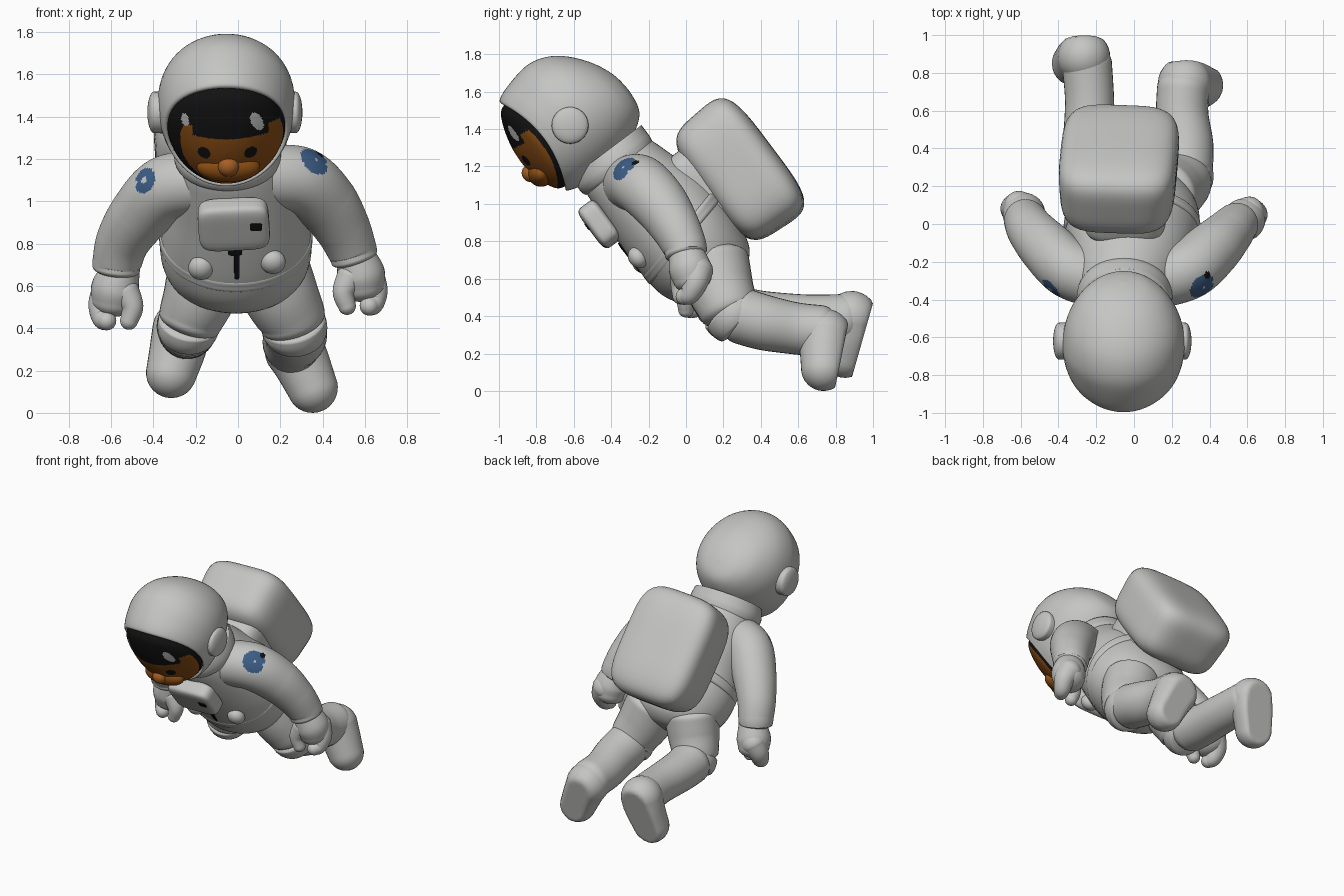
import bpy, bmesh, math
from mathutils import Vector, Matrix

if "Cube" in bpy.data.objects:
    bpy.data.objects.remove(bpy.data.objects["Cube"])

TILT = Matrix.Rotation(math.radians(36.87), 4, 'X')   # leaning body frame
FLAT = Matrix.Identity(4)


def material(name, rgb):
    m = bpy.data.materials.new(name)
    m.diffuse_color = (*rgb, 1)
    m.use_nodes = True
    m.node_tree.nodes["Principled BSDF"].inputs["Base Color"].default_value = m.diffuse_color
    return m


SUIT = material("suit_white", (0.56, 0.56, 0.545))
BLACK = material("visor_black", (0.006, 0.006, 0.006))
SKIN = material("face_brown", (0.27, 0.078, 0.007))
NOSE = material("nose_orange", (0.38, 0.115, 0.018))
BLUE = material("patch_blue", (0.045, 0.11, 0.24))
GLINT = material("glint_grey", (0.5, 0.5, 0.5))


def spline(rows, n):
    """Smooth interpolation through rows of numbers, n steps per span."""
    out = []
    for i in range(len(rows) - 1):
        a, b, c, d = (rows[max(i - 1, 0)], rows[i], rows[i + 1], rows[min(i + 2, len(rows) - 1)])
        for k in range(n):
            t = k / n
            out.append([0.5 * (2 * q + (r - p) * t + (2 * p - 5 * q + 4 * r - s) * t * t
                        + (3 * q - p - 3 * r + s) * t ** 3) for p, q, r, s in zip(a, b, c, d)])
    return out + [list(rows[-1])]


def skin(name, rings, matrix=FLAT, mats=(SUIT,), rule=None, sole=None, warp=None):
    """Bridge rings of points into a closed smooth mesh; rule picks face colours."""
    bm = bmesh.new()
    loops = [[bm.verts.new(p) for p in ring] for ring in rings]
    for a, b in zip(loops, loops[1:]):
        for i in range(len(a)):
            j = (i + 1) % len(a)
            bm.faces.new((a[i], a[j], b[j], b[i]))
    bm.faces.new(loops[0])
    bm.faces.new(loops[-1])
    if sole:                                    # press flat against a plane
        co, no = Vector(sole[0]), Vector(sole[1]).normalized()
        for v in bm.verts:
            v.co -= no * max(0, (v.co - co).dot(no))
    if warp:
        for v in bm.verts:
            v.co += Vector(warp(v.co))
    bmesh.ops.recalc_face_normals(bm, faces=bm.faces)
    for f in bm.faces:
        f.smooth = True
        if rule:
            f.material_index = rule(f.calc_center_median())
    return finish(name, bm, matrix, mats)


def finish(name, bm, matrix, mats):
    me = bpy.data.meshes.new(name)
    bm.to_mesh(me)
    bm.free()
    for m in mats:
        me.materials.append(m)
    ob = bpy.data.objects.new(name, me)
    bpy.context.collection.objects.link(ob)
    ob.matrix_world = matrix
    return ob


def stack(name, rows, axis='Z', n=5, sides=48, **kw):
    """Elliptic rings (t, cx, c2, rx, r2) stacked along Z or Y."""
    rings = []
    for t, cx, c2, rx, r2 in spline(rows, n):
        ring = []
        for k in range(sides):
            a = 2 * math.pi * k / sides
            x, w = cx + rx * math.cos(a), c2 + r2 * math.sin(a)
            ring.append((x, w, t) if axis == 'Z' else (x, t, w))
        rings.append(ring)
    return skin(name, rings, **kw)


def tube(name, rows, cap=1.0, n=6, sides=32, **kw):
    """Round limb through (x, y, z, radius) rows with domed ends."""
    pts = spline(rows, n)
    pos = [Vector(p[:3]) for p in pts]
    tan = [(pos[min(i + 1, len(pos) - 1)] - pos[max(i - 1, 0)]).normalized() for i in range(len(pos))]
    arcs = [math.pi / 2 * k / 8 for k in range(1, 8)] + [1.55]
    cir = [(pos[0] - tan[0] * pts[0][3] * cap * math.sin(a), tan[0], pts[0][3] * math.cos(a)) for a in arcs[::-1]]
    cir += [(p, t, q[3]) for p, t, q in zip(pos, tan, pts)]
    cir += [(pos[-1] + tan[-1] * pts[-1][3] * cap * math.sin(a), tan[-1], pts[-1][3] * math.cos(a)) for a in arcs]
    side, rings = tan[0].orthogonal().normalized(), []
    for p, t, r in cir:
        side = (side - t * side.dot(t)).normalized()
        up = t.cross(side)
        rings.append([p + r * (side * math.cos(2 * math.pi * k / sides) + up * math.sin(2 * math.pi * k / sides))
                      for k in range(sides)])
    return skin(name, rings, **kw)


def blob(name, centre, radii, e=1.0, mat=SUIT, matrix=TILT, turn=0, flare=0):
    """Superellipsoid: e = 1 is round, smaller is boxier."""
    bm = bmesh.new()
    bmesh.ops.create_cube(bm, size=2)
    bmesh.ops.subdivide_edges(bm, edges=bm.edges, cuts=13, use_grid_fill=True)
    p = 2 / e
    for v in bm.verts:
        d = v.co.copy()
        d /= sum(abs(c) ** p for c in d) ** (1 / p)
        g = 1 + flare * d.y
        v.co = (d.x * radii[0] * g, d.y * radii[1], d.z * radii[2] * g)
    for f in bm.faces:
        f.smooth = True
    place = matrix @ Matrix.Translation(centre) @ Matrix.Rotation(turn, 4, 'Y')
    return finish(name, bm, place, (mat,))


# Torso, with a jacket hem dipping at the front
stack("torso", [(.31, -.01, .50, .04, .04), (.335, -.01, .50, .17, .15), (.40, -.01, .49, .28, .235),
                (.49, -.01, .48, .335, .275), (.60, -.01, .48, .358, .292), (.72, -.01, .48, .35, .295),
                (.88, -.015, .475, .32, .285), (1.05, -.03, .45, .28, .25),
                (1.17, -.045, .435, .24, .225), (1.24, -.05, .43, .20, .19)], matrix=TILT)
stack("jacket_hem", [(.635, -.01, .485, .30, .25), (.64, -.01, .485, .355, .294), (.67, -.01, .485, .362, .30),
                     (.70, -.01, .485, .355, .296), (.72, -.01, .485, .30, .25)], matrix=TILT,
      warp=lambda c: (0, 0, (c.y - .48) * .24))
stack("collar", [(1.15, -.05, .43, .20, .19), (1.16, -.05, .425, .24, .224), (1.20, -.05, .425, .253, .236),
                 (1.24, -.05, .43, .248, .232), (1.28, -.05, .44, .235, .222)], matrix=TILT)


# Helmet shell with rolled rim; the opening sweeps back at both sides
def sweep(c):
    return (0, .85 * (c.x + .055) ** 2 * min(1, max(0, (.40 - c.y) / .25)), 0)


stack("helmet", [(.20, -.055, 1.535, .25, .245), (.155, -.055, 1.535, .274, .268), (.132, -.055, 1.535, .286, .286),
                 (.142, -.055, 1.54, .300, .306), (.22, -.055, 1.545, .316, .332), (.36, -.055, 1.555, .325, .348),
                 (.47, -.055, 1.55, .312, .328), (.56, -.055, 1.532, .278, .284), (.64, -.055, 1.505, .22, .215),
                 (.69, -.055, 1.48, .15, .145), (.712, -.055, 1.47, .085, .08), (.72, -.055, 1.47, .004, .004)],
      axis='Y', sides=64, matrix=TILT, warp=sweep)
for side in (-1, 1):
    tube("earpiece", [(-.062 + side * .27, .356, 1.508, .10), (-.062 + side * .335, .356, 1.508, .098)],
         cap=.32, matrix=TILT)


# Visor: black glass with painted face, eyes and glints
def visor_colour(c):
    x, u = c.x + .05, c.z
    def oval(cx, cu, rx, ru):
        return ((x - cx) / rx) ** 2 + ((u - cu) / ru) ** 2 < 1
    if oval(-.20, 1.645, .019, .03) or oval(.14 - .4 * (u - 1.655), 1.655, .026, .05):
        return 2
    if oval(-.11, 1.50, .03, .033) or oval(.11, 1.50, .03, .033):
        return 0
    brow = 1.59 + (.05 if abs(x - .015) > .18 else 0) - .3 * x * x
    return 1 if oval(.02, 1.53, .243, .247) and u < brow else 0


stack("visor", [(.18, -.055, 1.535, .277, .272), (.14, -.055, 1.535, .277, .272), (.095, -.055, 1.53, .252, .246),
                (.056, -.055, 1.52, .165, .165), (.034, -.055, 1.51, .08, .08), (.028, -.055, 1.51, .001, .001)],
      axis='Y', n=22, sides=160, matrix=TILT, mats=(BLACK, SKIN, GLINT), rule=visor_colour, warp=sweep)
blob("muzzle", (-.045, .075, 1.395), (.15, .068, .07), mat=SKIN)
blob("nose", (-.045, .032, 1.43), (.05, .045, .048), mat=NOSE)

# Backpack, chest unit and front details
blob("backpack", (-.08, .934, .772), (.308, .217, .378), .48, turn=-.06, flare=.04)
blob("backpack_mount", (-.05, .72, .80), (.22, .10, .25), .5)
blob("chest_unit", (-.02, .165, .99), (.168, .062, .128), .4, turn=-.06)
blob("chest_unit_slot", (.085, .103, 1.02), (.029, .004, .021), .4, BLACK)
blob("zip_line", (-.005, .185, .75), (.013, .005, .10), .4, BLACK)
blob("zip_top", (-.014, .184, .815), (.034, .005, .025), .6, BLACK)
for x, u in ((-.175, .69), (.165, .725)):
    blob("front_knob", (x, .222, u), (.06, .05, .06))


# Arms with crescent shoulder patches and a small dot beside each
def patch(centre, ring, dot, size, dot_mat):
    centre, dot = Vector(centre), Vector(dot)
    def rule(c):
        d = c - centre
        if (c - dot).length < size:
            return dot_mat
        return 1 if ring[0] < d.length < ring[1] and not (d.y > .01 and d.z < 0) else 0
    return rule


ARM_MATS = (SUIT, BLUE, SKIN, BLACK)
tube("right_arm", [(.12, -.30, 1.11, .15), (.29, -.24, 1.10, .158), (.41, -.14, 1.0, .15), (.49, -.06, .88, .132),
                   (.535, -.01, .78, .118), (.55, .0, .735, .112)], cap=.3, n=28, sides=128, mats=ARM_MATS,
     rule=patch((.352, -.32, 1.18), (.03, .077), (.385, -.27, 1.215), .022, 3))
tube("left_arm", [(-.18, -.30, 1.09, .15), (-.34, -.24, 1.06, .155), (-.46, -.13, .94, .145), (-.54, -.04, .82, .128),
                  (-.57, .01, .72, .117), (-.575, .02, .68, .112)], cap=.3, n=28, sides=128, mats=ARM_MATS,
     rule=patch((-.43, -.33, 1.095), (.028, .064), (-.462, -.275, 1.033), .034, 2))

# Mitten hands: palm, fingers, thumb
for label, s, o in (("right", 1, Vector((.58, .03, .62))), ("left", -1, Vector((-.58, .06, .55)))):
    def part(rows):
        return [(o.x + s * x, o.y + y, o.z + z, r) for x, y, z, r in rows]
    tube(label + "_palm", part([(-.025, -.03, .12, .093), (0, -.01, .04, .113), (.01, .005, -.02, .104)]), cap=.7)
    tube(label + "_fingers", part([(.03, .03, .02, .085), (.06, .02, -.04, .068), (.055, -.01, -.10, .056),
                                   (.04, -.04, -.115, .045)]))
    tube(label + "_thumb", part([(-.05, -.05, .02, .066), (-.08, -.06, -.05, .053), (-.065, -.06, -.115, .042)]))

# Legs: thigh, knee band, shin and downward boot with flat sole
tube("right_thigh", [(.15, .15, .68, .19), (.20, .18, .56, .18), (.245, .215, .47, .165), (.26, .23, .43, .157)], cap=.4)
tube("left_thigh", [(-.15, .15, .68, .18), (-.18, .17, .56, .172), (-.215, .20, .47, .158), (-.23, .21, .43, .15)], cap=.4)
tube("right_knee_band", [(.262, .24, .42, .154), (.268, .26, .395, .155), (.27, .285, .37, .145)], cap=.2)
tube("left_knee_band", [(-.232, .22, .425, .146), (-.237, .24, .40, .146), (-.24, .265, .375, .136)], cap=.2)
tube("right_shin", [(.268, .30, .40, .15), (.272, .42, .365, .148), (.255, .58, .335, .139), (.26, .72, .32, .138)], cap=.7)
tube("left_shin", [(-.24, .30, .41, .145), (-.24, .42, .395, .138), (-.235, .65, .385, .13), (-.25, .85, .385, .133)], cap=.7)
tube("right_boot", [(.27, .742, .295, .144), (.305, .74, .225, .133), (.352, .735, .12, .12)],
     sole=((.3, .872, .38), (0, .97, -.20)))
tube("left_boot", [(-.265, .885, .395, .139), (-.285, .875, .30, .133), (-.315, .85, .19, .12)],
     sole=((-.3, 1.0, .47), (0, .95, -.27)))
